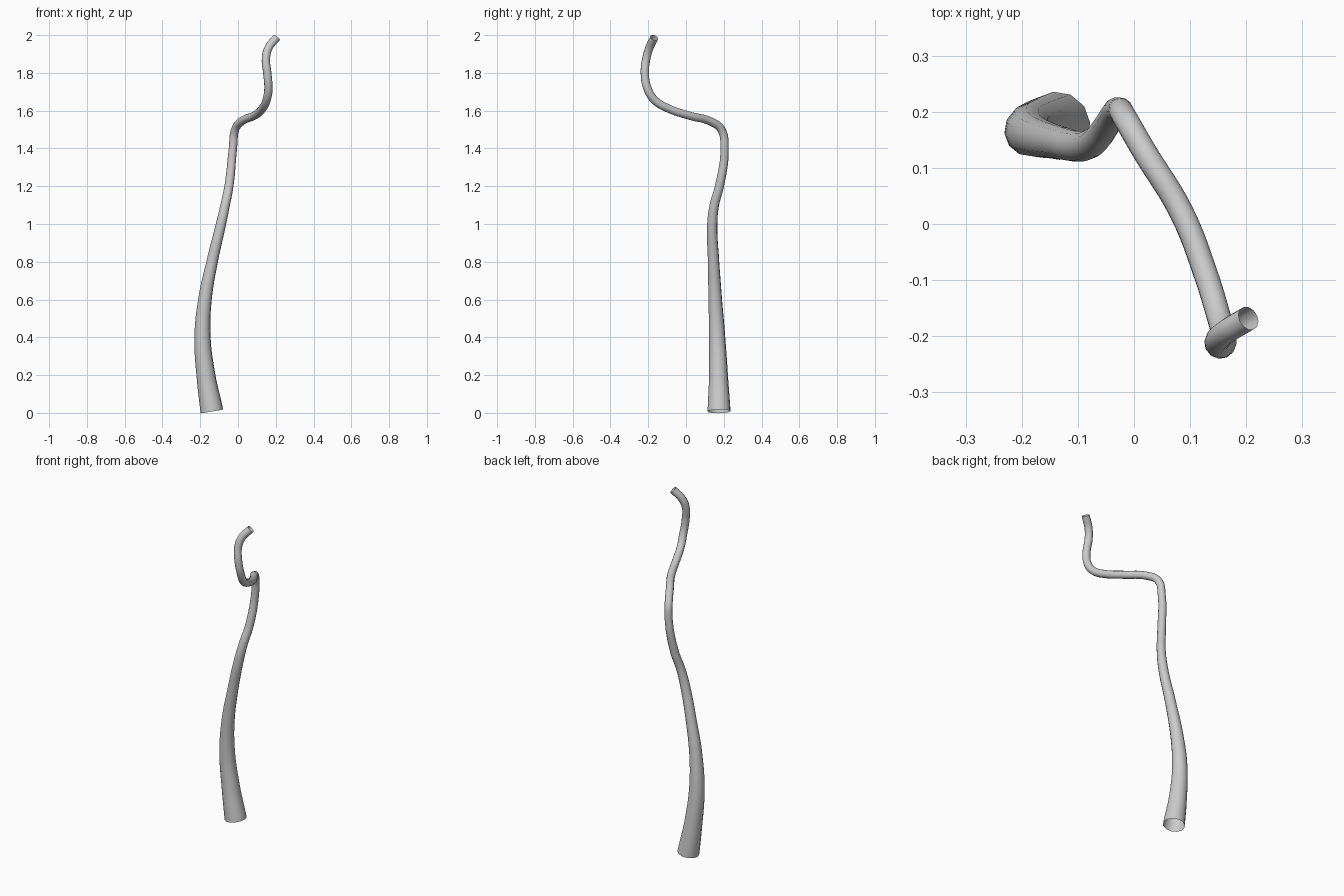
import bpy

# Centre line of the stem: x, y, z, radius
PATH = [
    (-0.138, 0.175, 0.008, 0.061),
    (-0.170, 0.172, 0.20, 0.050),
    (-0.188, 0.165, 0.40, 0.043),
    (-0.175, 0.155, 0.60, 0.036),
    (-0.137, 0.146, 0.80, 0.030),
    (-0.090, 0.139, 1.00, 0.027),
    (-0.068, 0.150, 1.10, 0.025),
    (-0.048, 0.177, 1.20, 0.024),
    (-0.027, 0.204, 1.40, 0.022),
    (-0.015, 0.187, 1.50, 0.022),
    (0.018, 0.130, 1.543, 0.022),
    (0.085, 0.020, 1.573, 0.022),
    (0.128, -0.090, 1.610, 0.022),
    (0.151, -0.165, 1.655, 0.022),
    (0.161, -0.203, 1.715, 0.022),
    (0.155, -0.218, 1.80, 0.022),
    (0.148, -0.209, 1.88, 0.022),
    (0.163, -0.193, 1.935, 0.022),
    (0.204, -0.168, 1.986, 0.022),
]

# Tapered open tube, 12 sides
curve = bpy.data.curves.new("stem", "CURVE")
curve.dimensions = "3D"
curve.bevel_depth = 1.0
curve.bevel_resolution = 4
curve.resolution_u = 6
curve.use_fill_caps = False
spline = curve.splines.new("BEZIER")
spline.bezier_points.add(len(PATH) - 1)
for point, (x, y, z, r) in zip(spline.bezier_points, PATH):
    point.co = (x, y, z)
    point.radius = r
    point.handle_left_type = point.handle_right_type = "AUTO"

stem = bpy.data.objects.new("stem", curve)
bpy.context.collection.objects.link(stem)
bpy.context.view_layer.objects.active = stem
stem.select_set(True)
bpy.ops.object.convert(target="MESH")
bpy.ops.object.shade_smooth()
